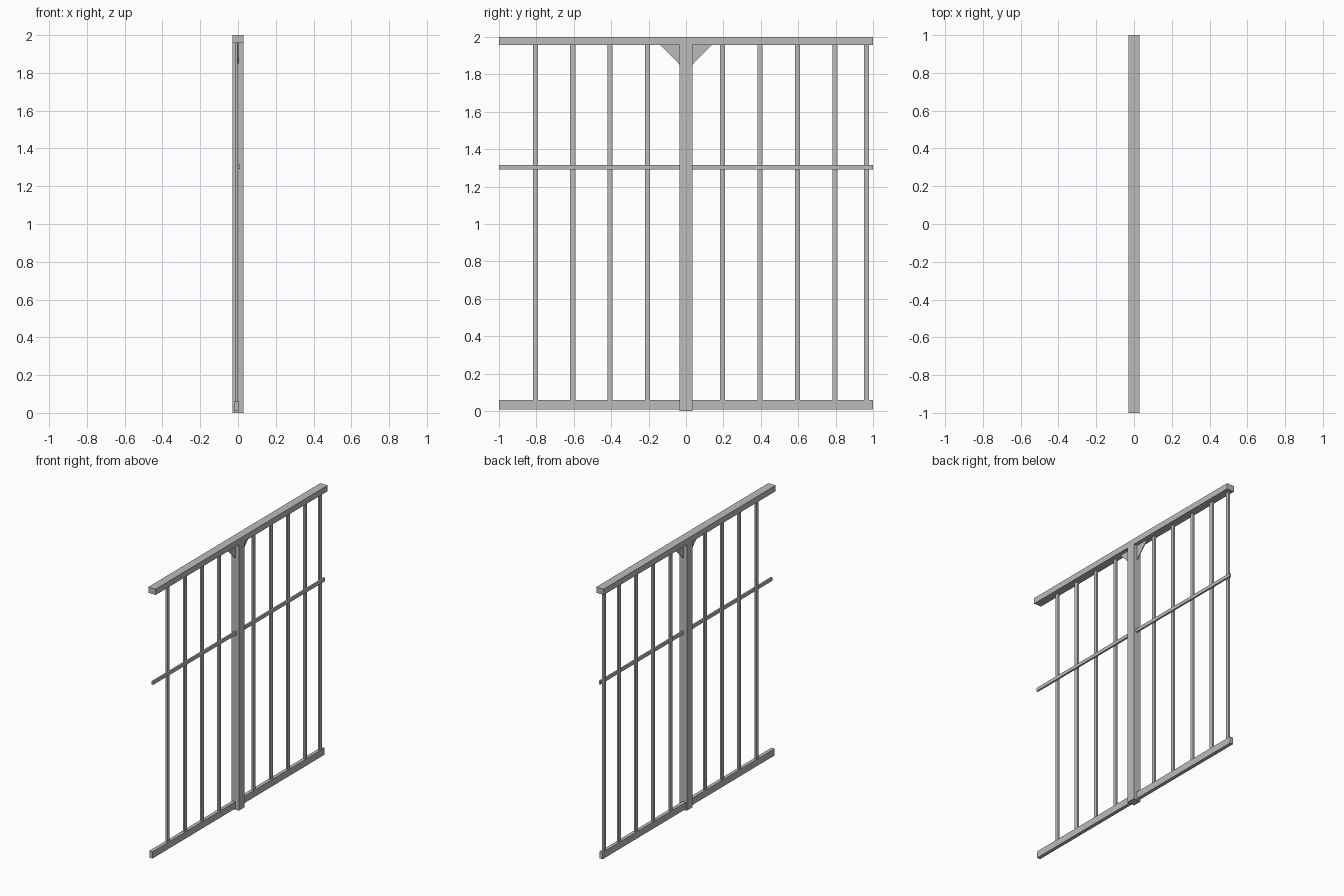
import bpy
import bmesh

cube = bpy.data.objects.get("Cube")
if cube:
    bpy.data.objects.remove(cube, do_unlink=True)

# Single painted metal colour
metal = bpy.data.materials.new("grey_metal")
metal.use_nodes = True
GREY = (0.5, 0.5, 0.5, 1)
metal.diffuse_color = GREY
metal.node_tree.nodes["Principled BSDF"].inputs["Base Color"].default_value = GREY


def add_object(name, bm):
    bmesh.ops.recalc_face_normals(bm, faces=bm.faces)
    mesh = bpy.data.meshes.new(name)
    bm.to_mesh(mesh)
    bm.free()
    mesh.materials.append(metal)
    obj = bpy.data.objects.new(name, mesh)
    bpy.context.collection.objects.link(obj)
    return obj


def box(name, x, y, z):
    """Box from (min, max) ranges on each axis."""
    bm = bmesh.new()
    bmesh.ops.create_cube(bm, size=1)
    for v in bm.verts:
        v.co = [lo + (c + 0.5) * (hi - lo) for c, (lo, hi) in zip(v.co, (x, y, z))]
    return add_object(name, bm)


def brace(name, side):
    """Thin triangular gusset between the post and the top beam."""
    bm = bmesh.new()
    outline = [(0.033, 1.85), (0.033, 1.957), (0.138, 1.957)]
    face = bm.faces.new([bm.verts.new((-0.003, side * y, z)) for y, z in outline])
    extruded = bmesh.ops.extrude_face_region(bm, geom=[face])["geom"]
    verts = [g for g in extruded if isinstance(g, bmesh.types.BMVert)]
    bmesh.ops.translate(bm, verts=verts, vec=(0.005, 0, 0))
    return add_object(name, bm)


# Frame: beam, centre post and rails
TOP = 1.957
box("top_beam", (-0.03, 0.03), (-1, 1), (TOP, 2))
box("centre_post", (-0.03, 0.03), (-0.034, 0.034), (0, TOP))
box("bottom_rail", (-0.022, 0.004), (-1, 1), (0.01, 0.06))
box("middle_rail", (-0.003, 0.01), (-1, 1), (1.29, 1.315))

# Gussets on both sides of the post
brace("front_brace", -1)
brace("back_brace", 1)

# Upright bars, evenly spaced with a last one near the back end
centres = [i * 0.2 - 0.005 for i in range(-4, 5) if i != 0] + [0.965]
for i, y in enumerate(centres, 1):
    box(f"upright_bar_{i}", (-0.016, -0.003), (y - 0.0135, y + 0.0135), (0.06, TOP))
